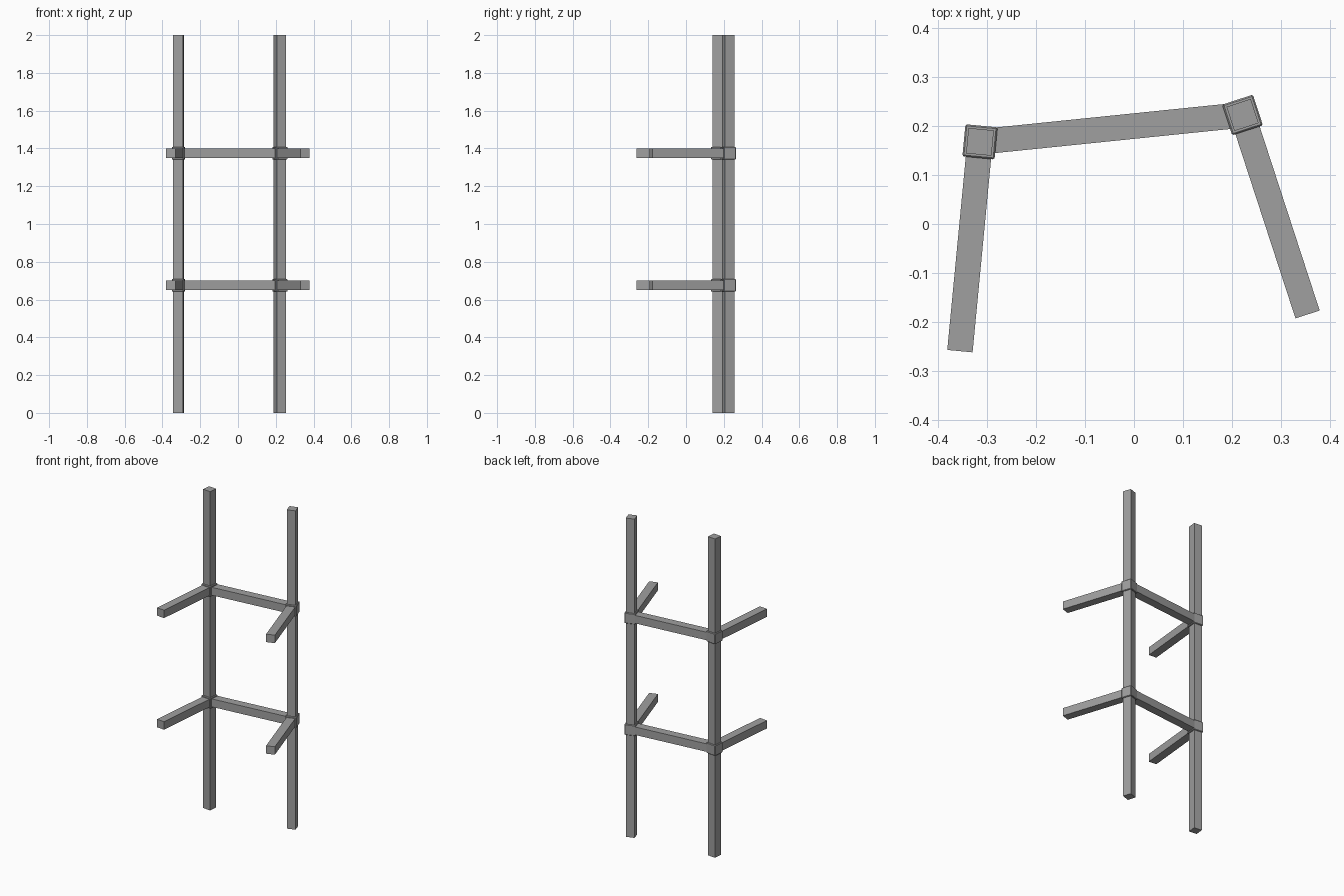
import bpy
import math
from mathutils import Vector

cube = bpy.data.objects.get("Cube")
if cube:
    bpy.data.objects.remove(cube, do_unlink=True)

# Single grey finish
grey = bpy.data.materials.new("plain_grey")
grey.use_nodes = True
colour = (0.35, 0.35, 0.35, 1)
grey.diffuse_color = colour
grey.node_tree.nodes["Principled BSDF"].inputs["Base Color"].default_value = colour

BAR = 0.052
COLLAR = 0.066
HEIGHT = 2.0
LEVELS = {"lower": 0.675, "upper": 1.375}


def box(name, centre, size, angle=0, bevel=0):
    bpy.ops.mesh.primitive_cube_add(size=1, location=centre, rotation=(0, 0, angle))
    obj = bpy.context.object
    obj.name = name
    obj.scale = size
    bpy.ops.object.transform_apply(location=False, rotation=False, scale=True)
    obj.data.materials.append(grey)
    if bevel:
        mod = obj.modifiers.new("chamfer", "BEVEL")
        mod.width = bevel
        mod.segments = 1
    return obj


def rail(name, start, end, z):
    span = end - start
    mid = (start + end) / 2
    return box(name, (mid.x, mid.y, z), (span.length, BAR, 0.05),
               math.atan2(span.y, span.x))


# Plan position of each post and the free end of its forward arm
posts = {
    "right": (Vector((-0.315, 0.168)), Vector((-0.356, -0.26))),
    "left": (Vector((0.222, 0.223)), Vector((0.355, -0.185))),
}

for side, (foot, tip) in posts.items():
    # Upright post, squared to its arm
    reach = tip - foot
    turn = math.atan2(reach.y, reach.x)
    box(f"{side}_post", (foot.x, foot.y, HEIGHT / 2), (BAR, BAR, HEIGHT), turn)
    for level, z in LEVELS.items():
        # Joint collar and forward arm
        box(f"{side}_{level}_collar", (foot.x, foot.y, z),
            (COLLAR, COLLAR, COLLAR), turn, 0.003)
        rail(f"{side}_{level}_arm", foot, tip, z)

# Rails joining the two posts
for level, z in LEVELS.items():
    rail(f"{level}_cross_rail", posts["right"][0], posts["left"][0], z)
